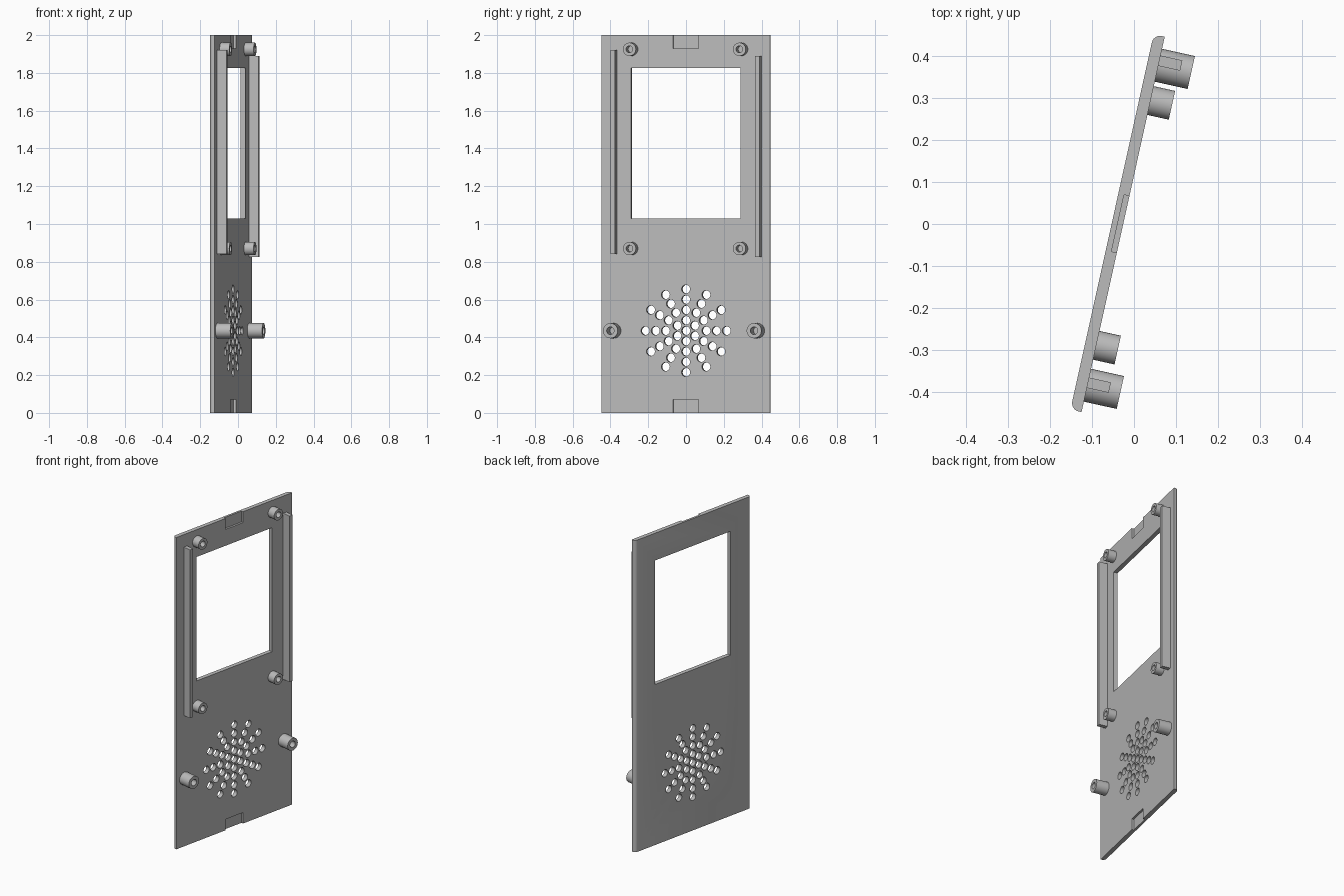
import bpy, bmesh, math
from mathutils import Matrix, Vector

if "Cube" in bpy.data.objects:
    bpy.data.objects.remove(bpy.data.objects["Cube"], do_unlink=True)

# Local frame: x = out of the inner face, y = across the panel, z = up
TURN = math.radians(-12.5)
INNER, OUTER = -0.025, -0.052
MID = -0.0065
HALF = 0.457

grey = bpy.data.materials.new("plain_grey")
grey.use_nodes = True
grey.diffuse_color = (0.5, 0.5, 0.5, 1)
grey.node_tree.nodes["Principled BSDF"].inputs["Base Color"].default_value = (0.5, 0.5, 0.5, 1)


def finish(name, bm, smooth=False):
    bmesh.ops.recalc_face_normals(bm, faces=bm.faces)
    mesh = bpy.data.meshes.new(name)
    bm.to_mesh(mesh)
    bm.free()
    mesh.materials.append(grey)
    obj = bpy.data.objects.new(name, mesh)
    obj.rotation_euler.z = TURN
    bpy.context.collection.objects.link(obj)
    if smooth:
        shade(obj)
    return obj


def shade(obj):
    bpy.ops.object.select_all(action='DESELECT')
    obj.select_set(True)
    bpy.context.view_layer.objects.active = obj
    bpy.ops.object.shade_smooth_by_angle(angle=math.radians(30))


def add_box(bm, lo, hi):
    lo, hi = Vector(lo), Vector(hi)
    mat = Matrix.Translation((lo + hi) / 2) @ Matrix.Diagonal((*(hi - lo), 1))
    return bmesh.ops.create_cube(bm, size=1, matrix=mat)["verts"]


def add_rod(bm, y, z, radius, x0, x1):
    mat = Matrix.Translation(((x0 + x1) / 2, y, z)) @ Matrix.Rotation(math.pi / 2, 4, 'Y')
    bmesh.ops.create_cone(bm, cap_ends=True, segments=24, radius1=radius,
                          radius2=radius, depth=x1 - x0, matrix=mat)


# Panel with rounded outer long edges
bm = bmesh.new()
add_box(bm, (OUTER, MID - HALF, 0), (INNER, MID + HALF, 2))
long_edges = [e for e in bm.edges
              if all(v.co.x < INNER - 0.01 for v in e.verts)
              and abs(e.verts[0].co.z - e.verts[1].co.z) > 1]
bmesh.ops.bevel(bm, geom=long_edges, offset=0.02, segments=6, profile=0.5, affect='EDGES')
panel = finish("panel", bm)

# Cutter: window, end recesses and the star pattern of sound holes
bm = bmesh.new()
add_box(bm, (-0.2, MID - 0.297, 1.03), (0.1, MID + 0.297, 1.825))
for z0, z1 in ((-0.1, 0.07), (1.93, 2.1)):
    add_box(bm, (INNER - 0.013, MID - 0.069, z0), (0.1, MID + 0.069, z1))
SPEAKER_Z = 0.435
add_rod(bm, MID, SPEAKER_Z, 0.023, -0.2, 0.1)
for ring in range(1, 5):
    for k in range(12):
        if ring == 1 and k % 2 == 0:
            continue
        a = math.radians(30 * k)
        add_rod(bm, MID + 0.055 * ring * math.cos(a),
                SPEAKER_Z + 0.055 * ring * math.sin(a), 0.023, -0.2, 0.1)
cutter = finish("panel_cutter", bm)
cutter.hide_render = True

cut = panel.modifiers.new("cut", 'BOOLEAN')
cut.operation = 'DIFFERENCE'
cut.solver = 'EXACT'
cut.object = cutter
bpy.context.view_layer.objects.active = panel
panel.select_set(True)
bpy.ops.object.modifier_apply(modifier="cut")
bpy.data.objects.remove(cutter, do_unlink=True)
shade(panel)

# Side rails
for name, y, z0, z1 in (("right_rail", -0.392, 0.84, 1.92),
                        ("left_rail", 0.392, 0.825, 1.89)):
    bm = bmesh.new()
    add_box(bm, (INNER - 0.003, y - 0.0125, z0), (INNER + 0.053, y + 0.0125, z1))
    finish(name, bm)


# Hollow mounting posts, spun from a ring profile
def post(name, y, z, radius, bore, height):
    bm = bmesh.new()
    base, top = INNER - 0.003, INNER + height
    ring = [bm.verts.new((x, y + r, z)) for x, r in
            ((base, radius), (top, radius), (top, bore), (base, bore))]
    edges = [bm.edges.new((ring[i], ring[(i + 1) % 4])) for i in range(4)]
    bmesh.ops.spin(bm, geom=ring + edges, cent=(0, y, z), axis=(1, 0, 0),
                   angle=math.tau, steps=32, use_merge=True)
    bmesh.ops.remove_doubles(bm, verts=bm.verts, dist=0.0001)
    finish(name, bm, smooth=True)


for side, small_y, big_y in (("right", -0.301, -0.398), ("left", 0.295, 0.381)):
    for level, z in (("upper", 1.925), ("lower", 0.87)):
        post(f"{level}_{side}_post", small_y, z, 0.035, 0.018, 0.052)
    post(f"large_{side}_post", big_y, SPEAKER_Z, 0.04, 0.02, 0.08)
